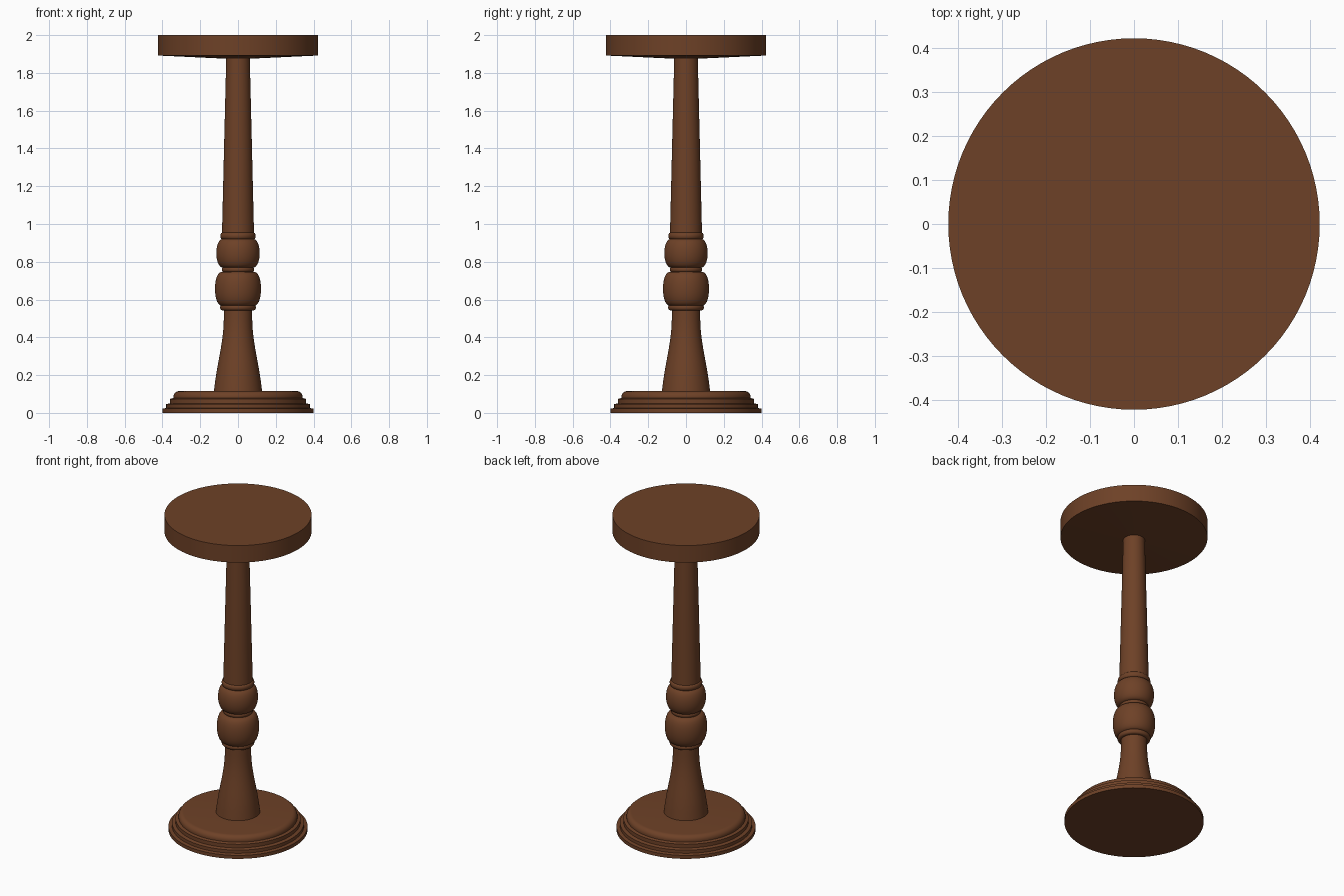
import bpy, bmesh, math

if "Cube" in bpy.data.objects:
    bpy.data.objects.remove(bpy.data.objects["Cube"])

wood = bpy.data.materials.new("brown wood")
wood.diffuse_color = (0.155, 0.053, 0.020, 1)
wood.use_nodes = True
wood.node_tree.nodes["Principled BSDF"].inputs["Base Color"].default_value = wood.diffuse_color
SEG = 96


def lathe(name, profile):
    """Spin a closed (radius, height) profile, starting and ending on the axis."""
    bm = bmesh.new()
    rings = []
    for r, z in profile:
        if r == 0:
            rings.append([bm.verts.new((0, 0, z))] * SEG)
        else:
            rings.append([bm.verts.new((r * math.cos(2 * math.pi * i / SEG),
                                        r * math.sin(2 * math.pi * i / SEG), z))
                          for i in range(SEG)])
    for a, b in zip(rings, rings[1:]):
        for i in range(SEG):
            j = (i + 1) % SEG
            bm.faces.new(list(dict.fromkeys((a[i], a[j], b[j], b[i]))))
    bmesh.ops.recalc_face_normals(bm, faces=bm.faces)
    me = bpy.data.meshes.new(name)
    bm.to_mesh(me)
    bm.free()
    me.materials.append(wood)
    ob = bpy.data.objects.new(name, me)
    bpy.context.collection.objects.link(ob)
    bpy.ops.object.select_all(action='DESELECT')
    ob.select_set(True)
    bpy.context.view_layer.objects.active = ob
    bpy.ops.object.shade_smooth_by_angle(angle=math.radians(32))
    return ob


def bulge(r0, r1, z0, z1, power=1.0, n=14):
    """Rounded bead: radius r0 at both ends, r1 in the middle."""
    pts = []
    for i in range(n + 1):
        t = math.pi * i / n
        pts.append((r0 + (r1 - r0) * math.sin(t) ** power,
                    (z0 + z1) / 2 - (z1 - z0) / 2 * math.cos(t)))
    return pts


# Stepped base with rounded upper edge
base = [(0, 0), (0.40, 0), (0.40, 0.022), (0.38, 0.026), (0.38, 0.046),
        (0.36, 0.051), (0.36, 0.074), (0.342, 0.079)]
for i in range(9):
    a = math.pi / 2 * i / 8
    base.append((0.312 + 0.03 * math.cos(a), 0.085 + 0.03 * math.sin(a)))
lathe("base", base + [(0, 0.115)])

# Flared lower stem
lathe("lower_stem", [(0, 0.11), (0.128, 0.11), (0.122, 0.16), (0.113, 0.22),
                     (0.102, 0.28), (0.091, 0.34), (0.082, 0.40), (0.077, 0.45),
                     (0.075, 0.50), (0.075, 0.56), (0, 0.56)])

# Turned rings and bulbs
for name, r0, r1, z0, z1, p in (
        ("lower_ring", 0.078, 0.095, 0.542, 0.575, 0.8),
        ("lower_bulb", 0.078, 0.122, 0.566, 0.748, 0.75),
        ("middle_ring", 0.068, 0.086, 0.743, 0.775, 0.8),
        ("upper_bulb", 0.073, 0.115, 0.768, 0.923, 0.8),
        ("upper_ring", 0.078, 0.094, 0.918, 0.955, 0.8)):
    lathe(name, [(0, z0)] + bulge(r0, r1, z0, z1, p) + [(0, z1)])

# Tapered upper column
lathe("upper_column", [(0, 0.94), (0.085, 0.94), (0.0735, 1.42), (0.062, 1.89), (0, 1.89)])

# Round top with a shallow conical underside
lathe("table_top", [(0, 1.873), (0.062, 1.875), (0.423, 1.892), (0.423, 2.0), (0, 2.0)])
